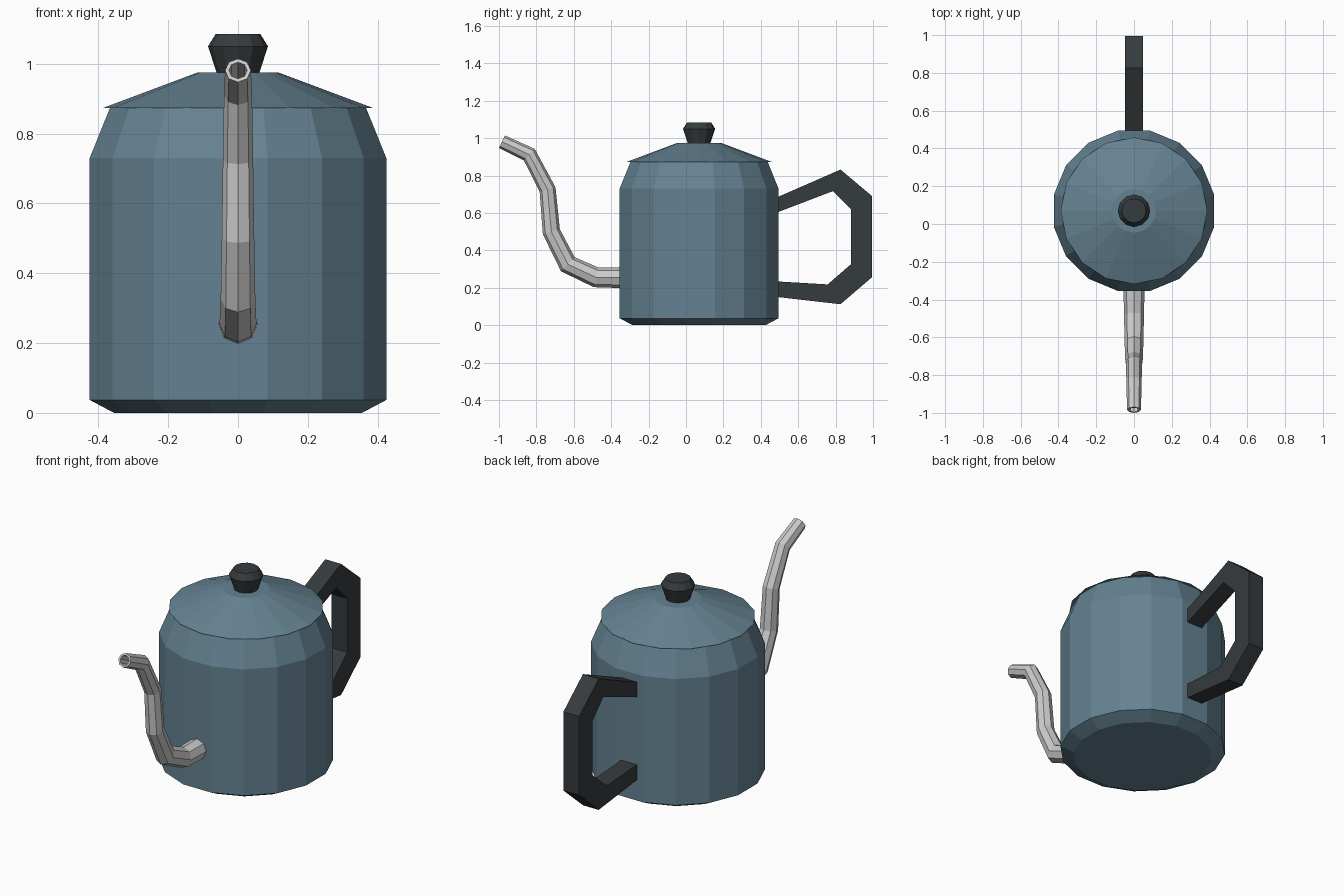
import bpy, bmesh
from math import sin, cos, pi, tau
from mathutils import Vector

if "Cube" in bpy.data.objects:
    bpy.data.objects.remove(bpy.data.objects["Cube"])

CY = 0.07  # y of the pot's axis


def material(name, rgb):
    m = bpy.data.materials.new(name)
    m.diffuse_color = (*rgb, 1)
    m.use_nodes = True
    m.node_tree.nodes["Principled BSDF"].inputs["Base Color"].default_value = m.diffuse_color
    return m


BLUE = material("blue_enamel", (0.13, 0.225, 0.29))
DARK = material("dark_plastic", (0.036, 0.043, 0.047))
STEEL = material("steel", (0.62, 0.63, 0.63))


def finish(bm, name, mat):
    bmesh.ops.recalc_face_normals(bm, faces=bm.faces)
    me = bpy.data.meshes.new(name)
    bm.to_mesh(me)
    bm.free()
    me.materials.append(mat)
    ob = bpy.data.objects.new(name, me)
    bpy.context.collection.objects.link(ob)
    return ob


def skin(name, rings, mat, caps=True):
    """Join equal closed rings of points with quads."""
    bm = bmesh.new()
    loops = [[bm.verts.new(p) for p in ring] for ring in rings]
    n = len(loops[0])
    for a, b in zip(loops, loops[1:]):
        for i in range(n):
            j = (i + 1) % n
            bm.faces.new((a[i], a[j], b[j], b[i]))
    if caps:
        bm.faces.new(loops[0])
        bm.faces.new(loops[-1])
    return finish(bm, name, mat)


def lathe(name, profile, sides, turn, mat):
    """Closed solid from a (radius, z) profile around the pot's axis."""
    angles = [tau * (i + turn) / sides for i in range(sides)]
    return skin(name, [[(r * cos(a), CY + r * sin(a), z) for a in angles]
                       for r, z in profile], mat)


# Body, lid and knob
lathe("body", [(0.362, 0), (0.433, 0.037), (0.433, 0.73), (0.373, 0.876)], 16, 0.5, BLUE)
lathe("lid", [(0.388, 0.873), (0.116, 0.975)], 16, 0, BLUE)
lathe("knob", [(0.058, 0.965), (0.086, 1.05), (0.064, 1.085)], 12, 0, DARK)

# Spout: tapered octagonal tube mitred along a path in the yz plane
path = [Vector(p) for p in [(-0.335, 0.254), (-0.481, 0.256), (-0.632, 0.326),
                            (-0.72, 0.50), (-0.74, 0.725), (-0.838, 0.912),
                            (-0.984, 0.981)]]
rings = []
for k, p in enumerate(path):
    d0 = (p - path[max(k - 1, 0)]).normalized()
    d1 = (path[min(k + 1, len(path) - 1)] - p).normalized()
    t = (d0 + d1).normalized()
    miter = 1 / max(t.dot(d0), t.dot(d1))
    side = Vector((-t.y, t.x)) * miter
    r = 0.056 - 0.019 * k / (len(path) - 1)
    rings.append([(r * cos(a), p.x + side.x * r * sin(a), p.y + side.y * r * sin(a))
                  for a in (tau * i / 8 for i in range(8))])
spout = skin("spout", rings, STEEL, caps=False)
# make sure the tube wall faces outwards before thickening inwards
f = spout.data.polygons[0]
if f.normal.dot(f.center - Vector((0, *((path[0] + path[1]) / 2)))) < 0:
    spout.data.flip_normals()
wall = spout.modifiers.new("wall", "SOLIDIFY")
wall.thickness = 0.011
wall.offset = -1

# Handle: angular strap, outer and inner outlines in the yz plane
outer = [(0.485, 0.683), (0.826, 0.832), (0.995, 0.69), (0.995, 0.257), (0.826, 0.112), (0.485, 0.151)]
inner = [(0.485, 0.602), (0.786, 0.717), (0.881, 0.62), (0.881, 0.325), (0.757, 0.218), (0.485, 0.234)]
W = 0.048
skin("handle", [[(-W, *o), (W, *o), (W, *i), (-W, *i)] for o, i in zip(outer, inner)], DARK)
